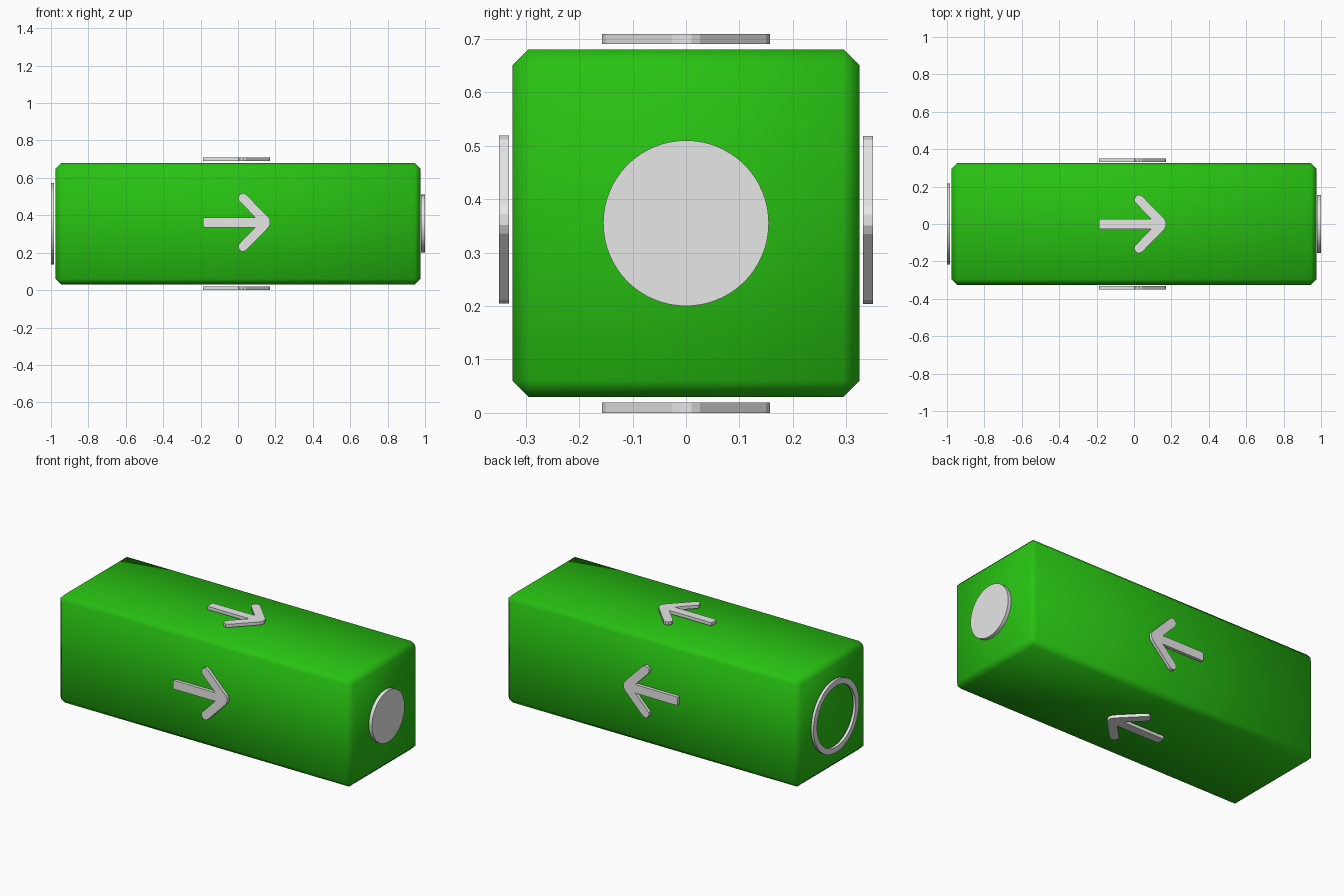
import bpy, bmesh, math
from mathutils import Matrix, Vector

if "Cube" in bpy.data.objects:
    bpy.data.objects.remove(bpy.data.objects["Cube"])


def material(name, rgb):
    m = bpy.data.materials.new(name)
    m.diffuse_color = (*rgb, 1)
    m.use_nodes = True
    m.node_tree.nodes["Principled BSDF"].inputs["Base Color"].default_value = m.diffuse_color
    return m


green = material("bright_green", (0.021, 0.54, 0.006))
grey = material("light_grey", (0.8, 0.8, 0.8))
CZ = 0.355  # height of the long axis


def add_object(name, bm, mat, smooth):
    bmesh.ops.recalc_face_normals(bm, faces=bm.faces)
    me = bpy.data.meshes.new(name)
    for f in bm.faces:
        f.smooth = smooth
    bm.to_mesh(me)
    bm.free()
    me.materials.append(mat)
    ob = bpy.data.objects.new(name, me)
    bpy.context.collection.objects.link(ob)
    return ob


# Chamfered, fully smooth-shaded block
bm = bmesh.new()
bmesh.ops.create_cube(bm, size=1)
bmesh.ops.scale(bm, vec=(1.95, 0.65, 0.65), verts=bm.verts)
bmesh.ops.bevel(bm, geom=bm.edges[:], offset=0.03, segments=1,
                affect='EDGES', profile=0.5)
bmesh.ops.translate(bm, vec=(0, 0, CZ), verts=bm.verts)
add_object("body", bm, green, True)

# Arrow plates hovering just off the four long sides, all pointing to +x
half = [(-0.187, 0.023), (-0.18, 0.026), (0.093, 0.026), (0.004, 0.117),
        (0.001, 0.134), (0.01, 0.15), (0.026, 0.157), (0.043, 0.15),
        (0.164, 0.026), (0.172, 0.01)]
outline = half + [(x, -v) for x, v in reversed(half)]


def arrow(name, angle, near, lift):
    bm = bmesh.new()
    face = bm.faces.new([bm.verts.new((x, v, near)) for x, v in outline])
    ext = bmesh.ops.extrude_face_region(bm, geom=[face])
    top = [g for g in ext["geom"] if isinstance(g, bmesh.types.BMVert)]
    bmesh.ops.translate(bm, vec=(0, 0, 0.019), verts=top)
    bmesh.ops.transform(bm, verts=bm.verts,
                        matrix=Matrix.Translation((0, 0, CZ + lift))
                        @ Matrix.Rotation(math.radians(angle), 4, 'X'))
    add_object(name, bm, grey, False)


arrow("top_arrow", 0, 0.335, 0)
arrow("front_arrow", 90, 0.331, 0.007)
arrow("bottom_arrow", 180, 0.336, 0)
arrow("back_arrow", 270, 0.331, 0.006)

# Round plates on the ends: lathe a closed (x, radius) profile about the axis
def lathe(name, profile, n=64):
    bm = bmesh.new()
    rings = []
    for i in range(n):
        a = 2 * math.pi * i / n
        rings.append([bm.verts.new((x, r * math.cos(a), CZ + r * math.sin(a)))
                      for x, r in profile])
    k = len(profile)
    for i in range(n):
        p, q = rings[i], rings[(i + 1) % n]
        for j in range(k):
            bm.faces.new((p[j], p[(j + 1) % k], q[(j + 1) % k], q[j]))
    bmesh.ops.remove_doubles(bm, verts=bm.verts, dist=1e-5)
    ob = add_object(name, bm, grey, True)
    bpy.ops.object.select_all(action='DESELECT')
    ob.select_set(True)
    bpy.context.view_layer.objects.active = ob
    bpy.ops.object.shade_smooth_by_angle(angle=math.radians(30))


lathe("right_disc", [(0.979, 0), (0.979, 0.155), (1.0, 0.155), (1.0, 0)])
lathe("left_ring", [(-1.0, 0.183), (-1.0, 0.217), (-0.983, 0.217), (-0.983, 0.183)])
